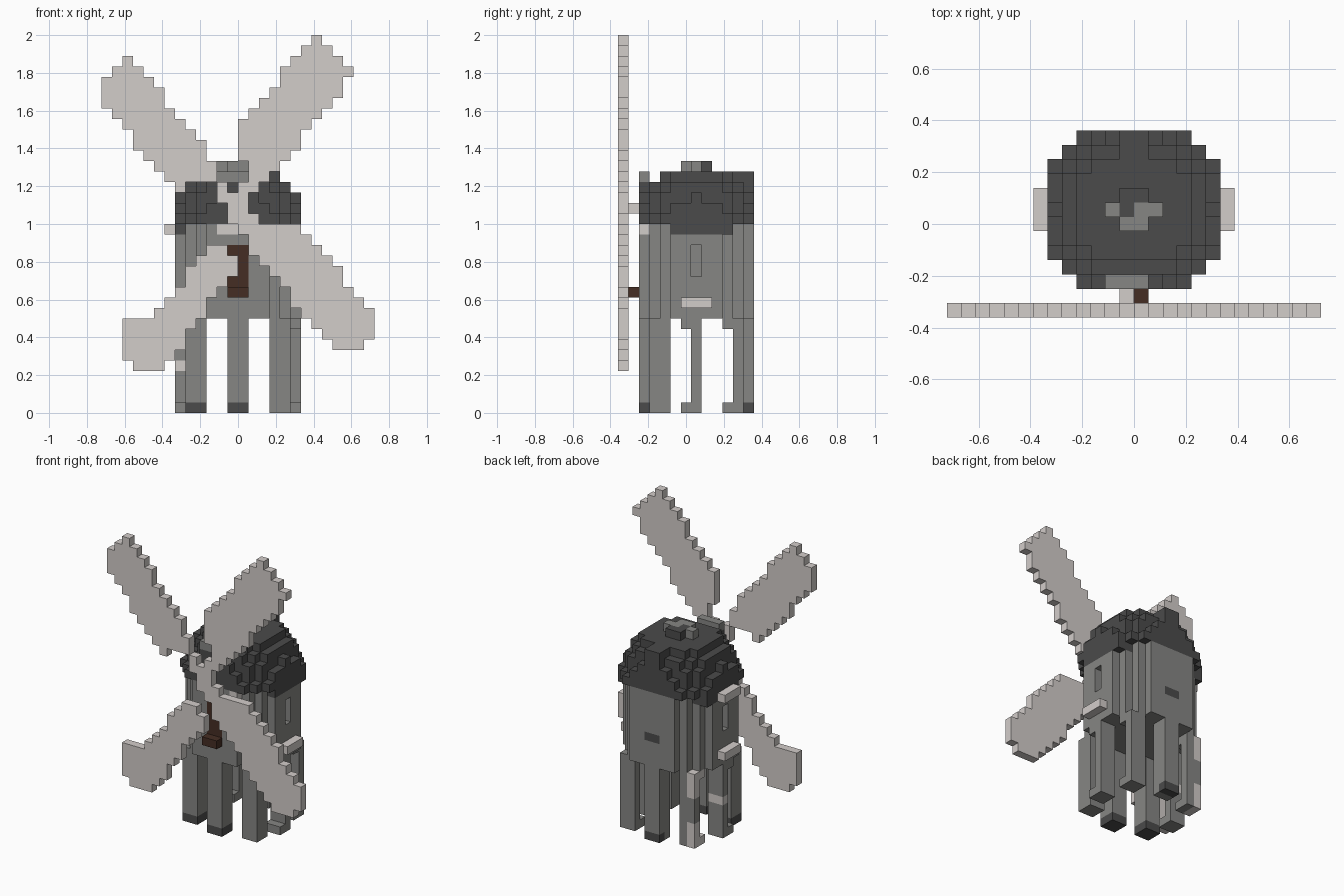
import bpy, bmesh, math

old = bpy.data.objects.get("Cube")
if old:
    bpy.data.objects.remove(old)

V = 2 / 36                      # block size
CX, CY = 13, 6.5                # grid centre
COLOURS = {
    "pale_wood": (0.65, 0.61, 0.59),
    "stone_grey": (0.24, 0.24, 0.23),
    "roof_dark": (0.07, 0.07, 0.07),
    "door_brown": (0.06, 0.027, 0.017),
}
PALE, STONE, DARK, BROWN = range(4)
MATS = []
for name, rgb in COLOURS.items():
    m = bpy.data.materials.new(name)
    m.use_nodes = True
    m.diffuse_color = (*rgb, 1)
    bsdf = m.node_tree.nodes["Principled BSDF"]
    bsdf.inputs["Base Color"].default_value = (*rgb, 1)
    bsdf.inputs["Roughness"].default_value = 0.9
    MATS.append(m)


def build(name, cells):
    """Make the outer skin of a set of blocks: {(i, j, k): colour}."""
    bm = bmesh.new()
    verts = {}

    def vert(p):
        if p not in verts:
            verts[p] = bm.verts.new(((p[0] - CX) * V, (p[1] - CY) * V, p[2] * V))
        return verts[p]

    for cell, colour in cells.items():
        for axis in range(3):
            u, w = (axis + 1) % 3, (axis + 2) % 3
            for side in (0, 1):
                near = list(cell)
                near[axis] += 2 * side - 1
                if tuple(near) in cells:
                    continue
                loop = []
                for a, b in ((0, 0), (1, 0), (1, 1), (0, 1)):
                    p = list(cell)
                    p[axis] += side
                    p[u] += a
                    p[w] += b
                    loop.append(vert(tuple(p)))
                face = bm.faces.new(loop if side else loop[::-1])
                face.material_index = colour
    mesh = bpy.data.meshes.new(name)
    bm.to_mesh(mesh)
    bm.free()
    for m in MATS:
        mesh.materials.append(m)
    bpy.context.collection.objects.link(bpy.data.objects.new(name, mesh))


def box(xs, ys, zs, colour):
    """Blocks in inclusive ranges."""
    return {(i, j, k): colour
            for i in range(xs[0], xs[1] + 1)
            for j in range(ys[0], ys[1] + 1)
            for k in range(zs[0], zs[1] + 1)}


def mirror(cells):
    return {(25 - i, j, k): c for (i, j, k), c in cells.items()}


def inside(x, z, poly):
    hit = False
    for (ax, az), (bx, bz) in zip(poly, poly[1:] + poly[:1]):
        if (az > z) != (bz > z) and x < ax + (z - az) * (bx - ax) / (bz - az):
            hit = not hit
    return hit


def sheet(poly):
    """Blocks of the sail plane whose centres lie inside an outline."""
    return {(i, 0, k): PALE for i in range(26) for k in range(36)
            if inside(i + 0.5, k + 0.5, poly)}


def octagon(i, j, limit):
    a, b = abs(i - 12.5), abs(j - 7)
    return a < 6 and b < 5.5 and a + b < limit


# Sails and their hub
sails = {
    "sail_upper_right": [(14, 24), (13, 24), (13, 27), (20.3, 36.3), (24.3, 32.6),
                         (17.1, 23.55), (14, 20.45)],
    "sail_upper_left": [(-.3, 30), (-.2, 31.6), (2.6, 34.4), (11.2, 23.4),
                        (11.2, 22), (9, 21.9), (7, 21)],
    "sail_lower_left": [(2, 8.4), (2, 5), (5.6, 3.8), (13, 14), (12.2, 16), (10.3, 16.2), (5, 9)],
    "sail_lower_right": [(14, 16), (22, 6), (25, 6), (26.4, 9), (18.5, 18.3), (14.7, 18)],
}
for name, poly in sails.items():
    build(name, sheet(poly))
build("sail_hub", {**box((12, 13), (0, 0), (18, 20), PALE),
                   **box((11, 11), (0, 0), (20, 21), PALE),
                   **box((13, 13), (0, 0), (21, 21), PALE),
                   **box((13, 14), (0, 0), (17, 18), PALE)})
build("sail_shaft", box((12, 12), (1, 1), (19, 19), PALE))

# Tower with door, window recesses, pale lintel blocks and a dark vent at the back
eave = {(i, j, 17): DARK for i in (7, 8, 17, 18) for j in range(5, 11) if octagon(i, j, 9)}
tower = {(i, j, k): STONE for i in range(7, 19) for j in range(2, 13)
         for k in range(9, 18) if octagon(i, j, 8) and (i, j, k) not in eave}
for side in (7, 18):
    for k in range(13, 16):
        tower.pop((side, 7, k))
tower.update(box((12, 13), (2, 2), (11, 15), BROWN))
tower.update(box((11, 12), (2, 2), (17, 17), PALE))
tower.update(box((15, 15), (2, 2), (17, 17), PALE))
tower.update(box((12, 13), (12, 12), (12, 12), DARK))
build("tower", tower)
build("door_step", box((12, 13), (1, 1), (11, 11), BROWN))

# Window sills
sill = box((19, 19), (6, 8), (10, 10), PALE)
build("sill_left", sill)
build("sill_right", mirror(sill))
build("upper_sill_right", box((6, 6), (6, 8), (17, 17), PALE))

# Legs
front_corner = box((16, 17), (3, 4), (0, 8), STONE)
back_corner = {**box((16, 17), (11, 11), (0, 8), STONE),
               **box((16, 17), (10, 10), (0, 0), STONE),
               **box((16, 17), (10, 10), (8, 8), STONE)}
side_leg = {**box((17, 18), (7, 7), (0, 8), STONE),
            **box((17, 18), (6, 6), (0, 0), STONE),
            **box((17, 18), (6, 6), (8, 8), STONE)}
legs = {
    "front_leg": box((12, 13), (2, 3), (0, 8), STONE),
    "back_leg": box((12, 13), (11, 12), (0, 8), STONE),
}
for name, cells in (("front_corner_leg", front_corner),
                    ("back_corner_leg", back_corner), ("side_leg", side_leg)):
    legs[name + "_left"] = cells
    legs[name + "_right"] = mirror(cells)
for name, cells in legs.items():
    for (i, j, k) in cells:
        if k == 0 and (j == 12 or (j < 5 and i < 15)):
            cells[i, j, k] = DARK
        if name == "back_corner_leg_right" and i == 8 and k in (0, 1, 2, 6, 7, 8):
            cells[i, j, k] = PALE
        if name == "side_leg_right" and k == 4:
            cells[i, j, k] = PALE
    build(name, cells)

# Domed roof with drooping side eaves, front and back ridges
roof = dict(eave)
for k in range(18, 23):
    s = math.sqrt(1 - ((k - 17.6) / 6) ** 2)
    for i in range(7, 19):
        for j in range(2, 13):
            r = math.hypot((i - 12.5) / 6.1, (j - 7) / 5.7)
            if octagon(i, j, 9) and (k == 18 or r < s):
                roof[i, j, k] = DARK
roof.update(box((12, 13), (11, 12), (18, 22), DARK))
roof.update(box((11, 13), (2, 3), (18, 21), DARK))
roof.update(box((11, 13), (2, 2), (22, 22), STONE))
build("roof", roof)

# Roof cap
cap = box((12, 13), (6, 8), (23, 23), DARK)
cap.update(box((12, 13), (6, 6), (23, 23), STONE))
cap.update(box((13, 14), (7, 7), (23, 23), STONE))
cap.update(box((11, 11), (7, 7), (23, 23), STONE))
build("roof_cap", cap)
